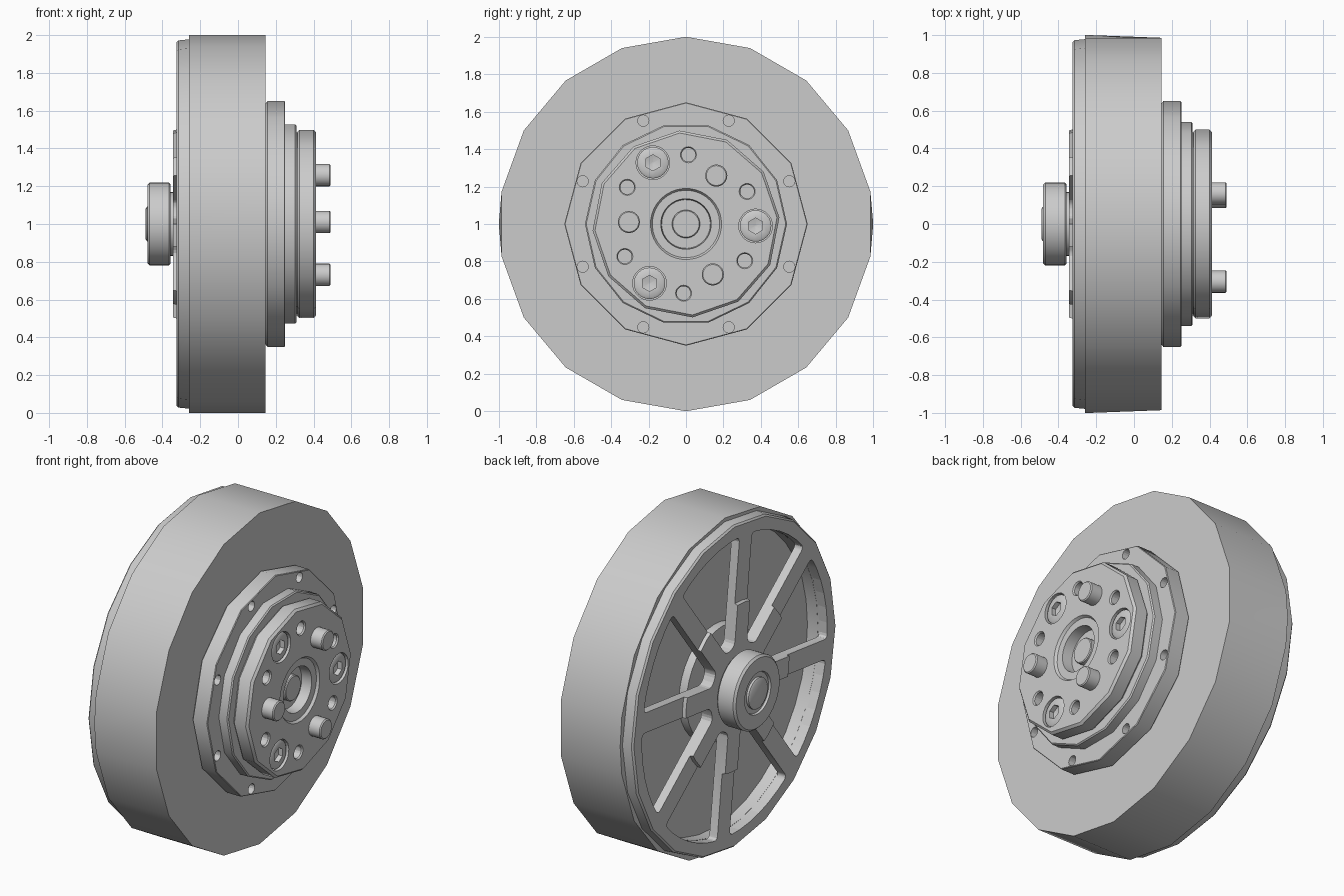
import bpy
import bmesh
from math import sin, cos, radians, pi, asin

cube = bpy.data.objects.get("Cube")
if cube:
    bpy.data.objects.remove(cube, do_unlink=True)

grey = bpy.data.materials.new("plain grey")
grey.use_nodes = True
grey.diffuse_color = (0.6, 0.6, 0.6, 1)
for node in grey.node_tree.nodes:
    if node.type == 'BSDF_PRINCIPLED':
        node.inputs["Base Color"].default_value = (0.6, 0.6, 0.6, 1)


def polar(r, deg):
    """Offset (y, z) from the axle, with the angle measured from the top towards +y."""
    return r * sin(radians(deg)), r * cos(radians(deg))


def strip(bm, a, b):
    """Join two rings; rings of unequal count are zipped with triangles."""
    n, m = len(a), len(b)
    if n == m:
        for i in range(n):
            bm.faces.new((a[i - 1], a[i], b[i], b[i - 1]))
        return
    i = j = 0
    while i < n or j < m:
        if j == m or (i < n and (i + 1) / n <= (j + 1) / m):
            bm.faces.new((a[i], a[(i + 1) % n], b[j % m]))
            i += 1
        else:
            bm.faces.new((b[j], a[i % n], b[(j + 1) % m]))
            j += 1


def add_rings(bm, rings):
    vs = [[bm.verts.new(p) for p in ring] for ring in rings]
    for a, b in zip(vs, vs[1:]):
        strip(bm, a, b)
    bm.faces.new(vs[0])
    bm.faces.new(vs[-1])
    return vs


def add_lathe(bm, profile, n, turn=0, centre=(0, 0)):
    """Profile entries are (x, radius) or (x, radius, sides)."""
    rings = []
    for entry in profile:
        x, r = entry[:2]
        n = entry[2] if len(entry) > 2 else n
        pts = [polar(r, turn + 360 * k / n) for k in range(n)]
        rings.append([(x, centre[0] + y, 1 + centre[1] + z) for y, z in pts])
    return add_rings(bm, rings)


def finish(name, bm):
    bmesh.ops.recalc_face_normals(bm, faces=bm.faces)
    mesh = bpy.data.meshes.new(name)
    bm.to_mesh(mesh)
    bm.free()
    mesh.materials.append(grey)
    ob = bpy.data.objects.new(name, mesh)
    bpy.context.collection.objects.link(ob)
    return ob


def activate(ob):
    for other in bpy.context.selected_objects:
        other.select_set(False)
    bpy.context.view_layer.objects.active = ob
    ob.select_set(True)


def smooth(ob):
    activate(ob)
    bpy.ops.object.shade_smooth_by_angle(angle=radians(35))


def lathe(name, profile, n, turn=0, centre=(0, 0)):
    bm = bmesh.new()
    add_lathe(bm, profile, n, turn, centre)
    ob = finish(name, bm)
    smooth(ob)
    return ob


def cut(ob, bm):
    """Subtract the shapes in bm from the object."""
    cutter = finish("cutter", bm)
    cutter.hide_render = True
    mod = ob.modifiers.new("cut", 'BOOLEAN')
    mod.operation = 'DIFFERENCE'
    mod.solver = 'EXACT'
    mod.object = cutter
    activate(ob)
    bpy.ops.object.modifier_apply(modifier=mod.name)
    bpy.data.objects.remove(cutter, do_unlink=True)
    smooth(ob)


# Main drum with a recessed back; the rear rim has an extra corner on each side
drum = bmesh.new()
rear = add_lathe(drum, [(0.145, 1), (-0.26, 1), (-0.26, 0.888, 36), (-0.19, 0.888)], 18)[1]
for i, y in ((4, 1), (13, -1)):
    edge = drum.edges.get((rear[i], rear[i + 1]))
    corner = bmesh.utils.edge_split(edge, rear[i], 0.5)[1]
    corner.co.y = y
smooth(finish("main_drum", drum))
lathe("inner_boss", [(-0.18, 0.34), (-0.24, 0.34)], 32)

# Spoked back cover
cover = lathe("spoked_cover", [(-0.272, 0.889, 36), (-0.255, 0.889), (-0.255, 0.978, 20),
                               (-0.315, 0.972), (-0.325, 0.962),
                               (-0.325, 0.5, 40), (-0.345, 0.495)], 20)
windows = bmesh.new()
half_spoke, r_in, r_out = 0.06, 0.26, 0.885
for k in range(8):
    mid = -7 + 22.5 + 45 * k
    wide = 22.5 - asin(half_spoke / r_out) * 180 / pi
    thin = 22.5 - asin(half_spoke / r_in) * 180 / pi
    outline = [polar(r_in, mid + thin), polar(r_in, mid - thin)]
    outline += [polar(r_out, mid + wide * t / 3) for t in range(-3, 4)]
    vs = add_rings(windows, [[(x, y, 1 + z) for y, z in outline] for x in (-0.4, -0.245)])
    corners = [windows.edges.get((vs[0][i], vs[1][i])) for i in (0, 1, 2, 8)]
    bmesh.ops.bevel(windows, geom=corners, offset=0.028, segments=3, profile=0.5,
                    affect='EDGES')
cut(cover, windows)

# Rear bearing
lathe("rear_neck", [(-0.34, 0.17), (-0.365, 0.17)], 32)
lathe("rear_bearing", [(-0.358, 0.212), (-0.366, 0.22), (-0.468, 0.22), (-0.48, 0.208),
                       (-0.48, 0.125), (-0.468, 0.12)], 32)
lathe("rear_shaft_tip", [(-0.46, 0.092), (-0.482, 0.092), (-0.49, 0.078)], 24)

# Front flange with eight holes
flange = lathe("front_flange", [(0.14, 0.63), (0.155, 0.65), (0.246, 0.65), (0.25, 0.646)], 12)
holes = bmesh.new()
for k in range(8):
    add_lathe(holes, [(0.2, 0.03), (0.3, 0.03)], 16, 0, polar(0.597, 22.5 + 45 * k))
cut(flange, holes)

# Stepped ring
lathe("step_ring", [(0.24, 0.54), (0.303, 0.54), (0.31, 0.533)], 14, 360 / 28)
lathe("step_neck", [(0.3, 0.485), (0.325, 0.485)], 12, -4)

# Output plate with centre bore, countersunk holes and counterbores
plate = lathe("output_plate", [(0.315, 0.49), (0.325, 0.5), (0.4, 0.5), (0.413, 0.487),
                               (0.413, 0.19, 36), (0.398, 0.18), (0.398, 0.135),
                               (0.335, 0.13)], 12, -4)
holes = bmesh.new()
for k in range(6):
    add_lathe(holes, [(0.36, 0.037), (0.405, 0.037), (0.425, 0.052)], 20, 0,
              polar(0.37, 2 + 60 * k))
for k in range(3):
    add_lathe(holes, [(0.37, 0.09), (0.45, 0.09)], 28, 0, polar(0.372, 91.6 + 120 * k))
cut(plate, holes)
lathe("centre_shaft", [(0.33, 0.075), (0.365, 0.075), (0.37, 0.07)], 28)

# Hex socket screws with drilled tips, and drive pins
for k in range(3):
    lathe(f"socket_screw_{k + 1}",
          [(0.365, 0.084), (0.4, 0.084), (0.408, 0.072), (0.408, 0.043, 6),
           (0.38, 0.043), (0.37, 0.004)],
          24, 0, polar(0.372, 91.6 + 120 * k))
    lathe(f"drive_pin_{k + 1}", [(0.4, 0.059), (0.484, 0.059), (0.49, 0.053)],
          24, 0, polar(0.305, -88 + 120 * k))
